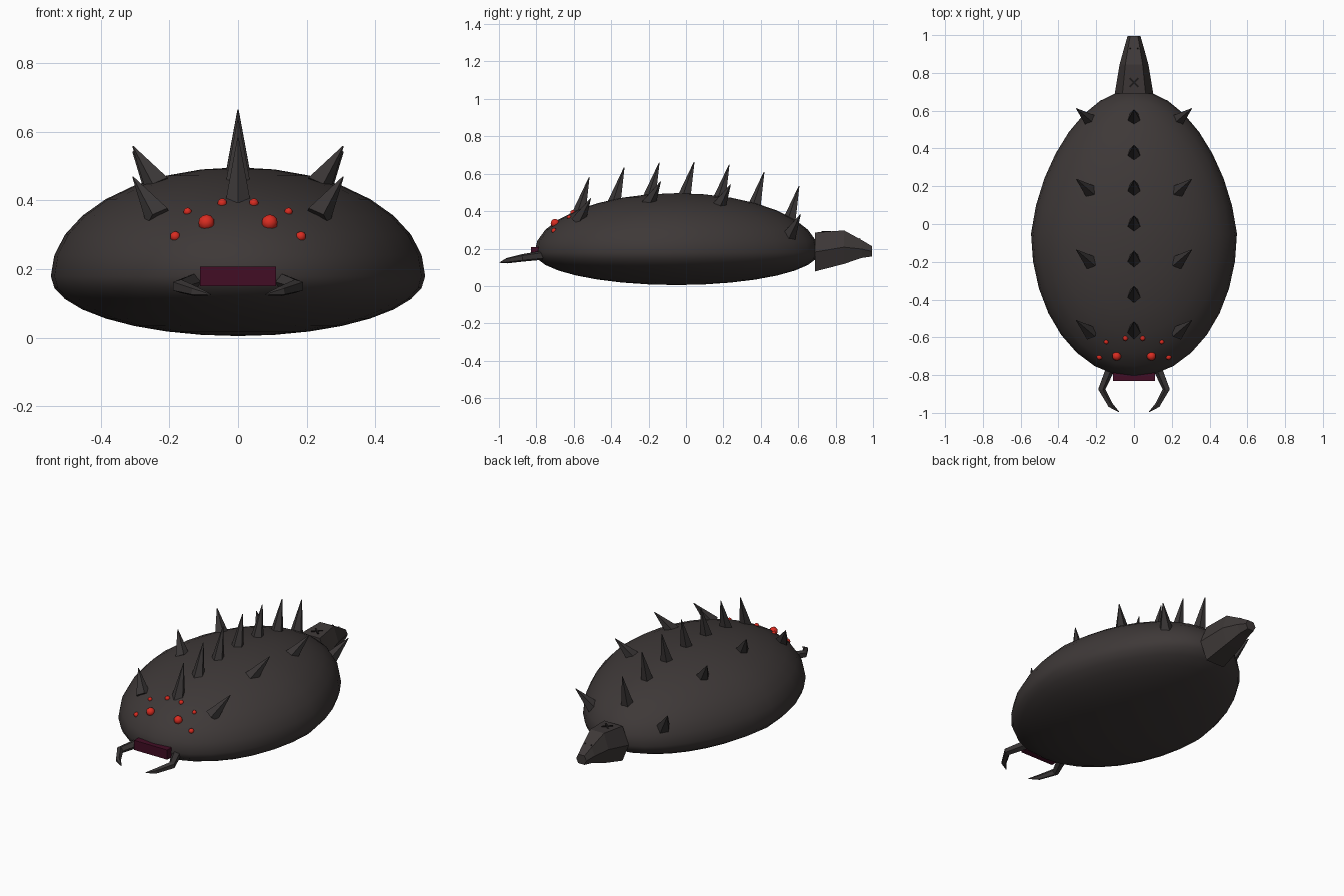
import bpy, bmesh
from math import sin, cos, tau, radians, sqrt
from mathutils import Vector, Matrix

cube = bpy.data.objects.get("Cube")
if cube:
    bpy.data.objects.remove(cube, do_unlink=True)


def material(name, rgb):
    m = bpy.data.materials.new(name)
    m.use_nodes = True
    m.diffuse_color = (*rgb, 1)
    bsdf = m.node_tree.nodes["Principled BSDF"]
    bsdf.inputs["Base Color"].default_value = (*rgb, 1)
    bsdf.inputs["Roughness"].default_value = 0.8
    return m


SHELL = material("charcoal shell", (0.048, 0.040, 0.039))
HORN = material("dark horn", (0.042, 0.037, 0.037))
EYE = material("red eye", (0.70, 0.025, 0.015))
MOUTH = material("maroon mouth", (0.055, 0.004, 0.018))
MARK = material("black mark", (0.012, 0.010, 0.010))


def finish(name, bm, mat, smooth=False):
    bmesh.ops.recalc_face_normals(bm, faces=bm.faces)
    mesh = bpy.data.meshes.new(name)
    bm.to_mesh(mesh)
    bm.free()
    mesh.materials.append(mat)
    for p in mesh.polygons:
        p.use_smooth = smooth
    ob = bpy.data.objects.new(name, mesh)
    bpy.context.collection.objects.link(ob)
    return ob


def loft(name, rings, mat):
    """Skin a list of point rings and cap both ends."""
    bm = bmesh.new()
    loops = [[bm.verts.new(p) for p in ring] for ring in rings]
    n = len(loops[0])
    for a, b in zip(loops, loops[1:]):
        for i in range(n):
            j = (i + 1) % n
            bm.faces.new((a[i], a[j], b[j], b[i]))
    bm.faces.new(loops[0])
    bm.faces.new(loops[-1])
    return finish(name, bm, mat)


def box(name, center, size, mat, turn=Matrix()):
    bm = bmesh.new()
    m = Matrix.Translation(center) @ turn @ Matrix.Diagonal((*size, 1))
    bmesh.ops.create_cube(bm, size=1, matrix=m)
    return finish(name, bm, mat)


# Body: egg-shaped shell, deeper above its widest line than below
MID_Y, MID_Z = -0.05, 0.179
HALF_X, HALF_Y, UP, DOWN = 0.545, 0.76, 0.317, 0.174


def taper(t):
    return 1 - 0.15 * max(t, 0)


def shell_top(x, y):
    t = (y - MID_Y) / HALF_Y
    rest = 1 - t * t - (x / (HALF_X * taper(t))) ** 2
    return MID_Z + UP * sqrt(max(rest, 0))


bm = bmesh.new()
bmesh.ops.create_uvsphere(bm, u_segments=32, v_segments=16, radius=1)
for v in bm.verts:
    x, y, z = v.co
    v.co = (x * HALF_X * taper(y), MID_Y + y * HALF_Y,
            MID_Z + z * (UP if z > 0 else DOWN))
finish("body", bm, SHELL, smooth=True)


# Spikes: five-sided cones leaning backward
def spike(name, base, tip, radius):
    base, tip = Vector(base), Vector(tip)
    axis = tip - base
    turn = axis.to_track_quat('Z', 'Y').to_matrix().to_4x4()
    bm = bmesh.new()
    bmesh.ops.create_cone(bm, cap_ends=True, segments=5, radius1=radius,
                          radius2=0.002, depth=axis.length,
                          matrix=Matrix.Translation((base + tip) / 2) @ turn)
    finish(name, bm, HORN)


for i in range(7):
    y = -0.56 + i * 0.187
    z = shell_top(0, y)
    spike(f"back_spike_{i + 1}", (0, y - 0.01, z - 0.03),
          (0, y + 0.043, z + 0.168), 0.04)
    if i % 2 == 0:
        z = shell_top(0.235, y)
        for side, s in (("left", 1), ("right", -1)):
            spike(f"{side}_spike_{i // 2 + 1}", (s * 0.23, y - 0.015, z - 0.02),
                  (s * 0.306, y + 0.05, z + 0.098), 0.042)

# Eyes: four mirrored pairs (x, y, z, radius)
eyes = [(0.092, -0.70, 0.335, 0.024), (0.183, -0.705, 0.295, 0.015),
        (0.147, -0.625, 0.367, 0.012), (0.046, -0.605, 0.392, 0.014)]
for i, (x, y, z, r) in enumerate(eyes):
    for side, s in (("left", 1), ("right", -1)):
        bm = bmesh.new()
        bmesh.ops.create_icosphere(bm, subdivisions=2, radius=r,
                                   matrix=Matrix.Translation((s * x, y, z)))
        finish(f"{side}_eye_{i + 1}", bm, EYE, smooth=True)

# Mouth block
box("mouth", (0, -0.795, 0.179), (0.22, 0.07, 0.058), MOUTH)

# Mandibles: bent tapering hooks
path = [Vector(p) for p in ((0.125, -0.76, 0.165), (0.172, -0.875, 0.150),
                            (0.125, -0.96, 0.135), (0.08, -0.995, 0.126))]
radii = (0.026, 0.021, 0.015, 0.002)
for side, s in (("left", 1), ("right", -1)):
    rings = []
    for k, (p, r) in enumerate(zip(path, radii)):
        d = (path[min(k + 1, 3)] - path[max(k - 1, 0)]).normalized()
        u = d.cross(Vector((0, 0, 1))).normalized()
        w = u.cross(d)
        ring = [p + r * (cos(a) * u + sin(a) * w)
                for a in (tau * j / 5 for j in range(5))]
        rings.append([(s * q.x, q.y, q.z) for q in ring])
    loft(f"{side}_mandible", rings, HORN)

# Tail: six-sided stump (y, half width, bottom, top)
hexagon = [(1, 0), (0.6, 1), (-0.6, 1), (-1, 0), (-0.6, -1), (0.6, -1)]
stations = [(0.69, 0.102, 0.078, 0.286), (0.845, 0.076, 0.118, 0.297),
            (0.94, 0.05, 0.15, 0.245), (0.995, 0.034, 0.158, 0.212)]
loft("tail", [[(a * w, y, (lo + hi) / 2 + b * (hi - lo) / 2) for a, b in hexagon]
              for y, w, lo, hi in stations], SHELL)

# Tail markings: a thin cross and two small dots
for s in (1, -1):
    box("tail_cross_bar", (0, 0.75, 0.291), (0.065, 0.009, 0.006), MARK,
        Matrix.Rotation(s * radians(45), 4, 'Z'))
    box("tail_dot", (s * 0.02, 0.93, 0.251), (0.007, 0.007, 0.006), MARK,
        Matrix.Rotation(radians(-29), 4, 'X'))
